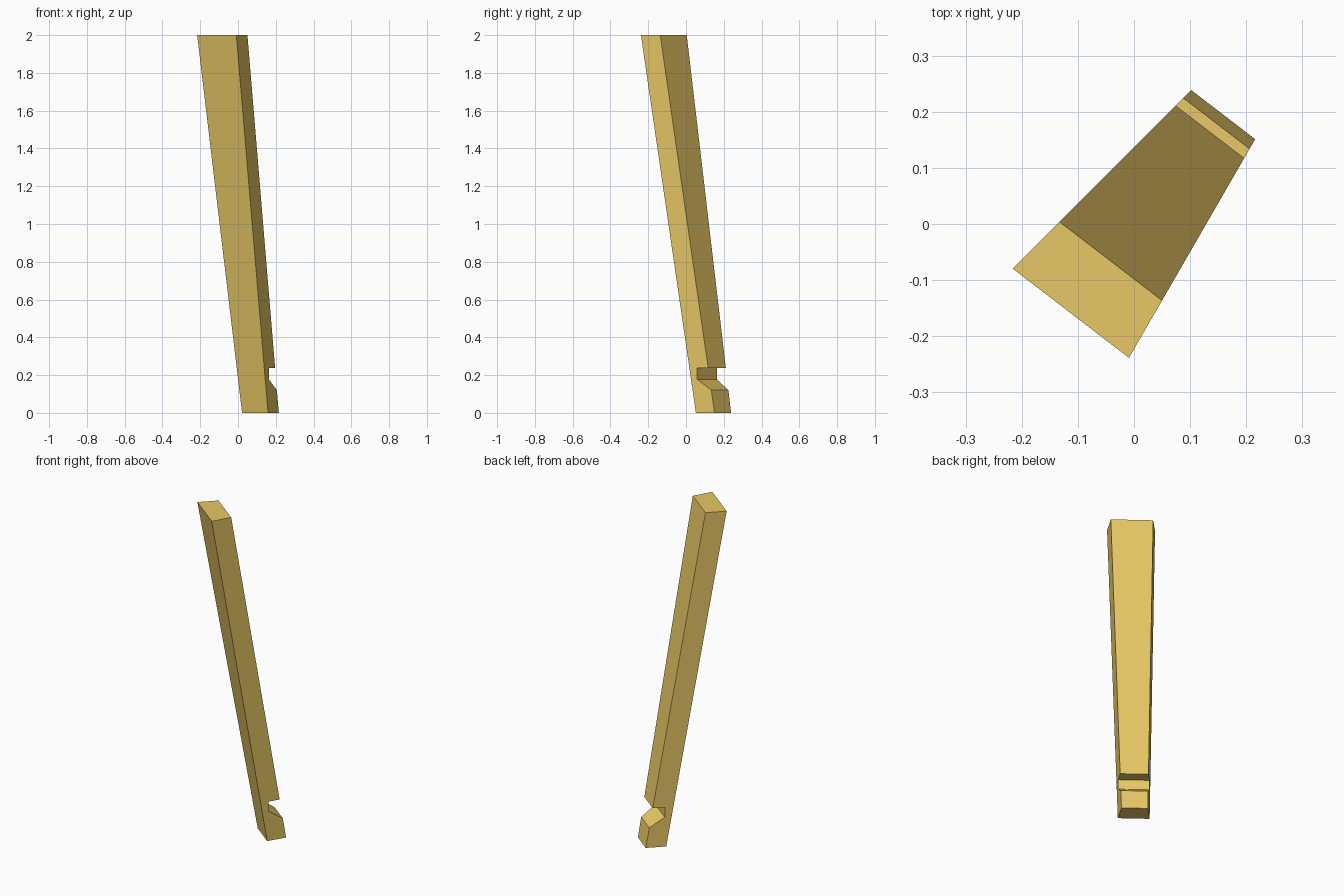
import bpy, bmesh
from math import radians, cos, sin

if "Cube" in bpy.data.objects:
    bpy.data.objects.remove(bpy.data.objects["Cube"])

# Stave profile: (radius from the barrel axis, height), with the groove on the inner side
PROFILE = [(0.664, 0), (1.0, 2), (0.882, 2), (0.589, 0.237),
           (0.656, 0.237), (0.656, 0.178), (0.570, 0.12), (0.55, 0)]
AXIS = (0.491, 0.6275)
ANGLES = (225, 240)   # one of 24 staves around the barrel

bm = bmesh.new()
ends = []
for a in ANGLES:
    c, s = cos(radians(a)), sin(radians(a))
    ends.append([bm.verts.new((AXIS[0] + r * c, AXIS[1] + r * s, z))
                 for r, z in PROFILE])

# Both side faces, then the strips joining them
for loop in ends:
    bm.faces.new(loop)
n = len(PROFILE)
for i in range(n):
    j = (i + 1) % n
    bm.faces.new((ends[0][i], ends[0][j], ends[1][j], ends[1][i]))
bmesh.ops.recalc_face_normals(bm, faces=bm.faces)

mesh = bpy.data.meshes.new("barrel_stave")
bm.to_mesh(mesh)
bm.free()
stave = bpy.data.objects.new("barrel_stave", mesh)
bpy.context.collection.objects.link(stave)

# Pale wood
wood = bpy.data.materials.new("pale_wood")
wood.diffuse_color = (0.8, 0.57, 0.13, 1)
wood.use_nodes = True
wood.node_tree.nodes["Principled BSDF"].inputs["Base Color"].default_value = wood.diffuse_color
mesh.materials.append(wood)
